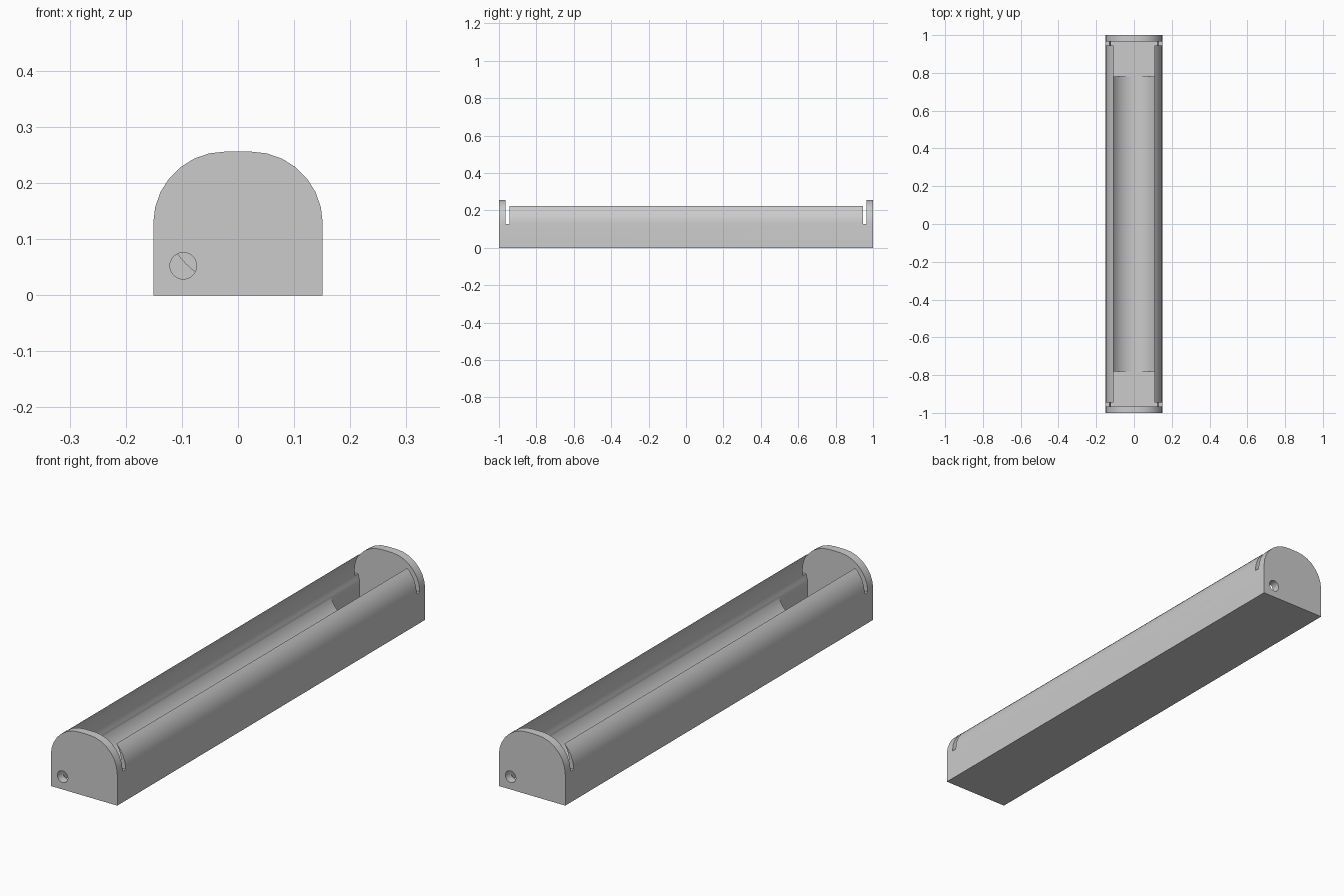
import bpy, bmesh, math

old = bpy.data.objects.get("Cube")
if old:
    bpy.data.objects.remove(old, do_unlink=True)

grey = bpy.data.materials.new("plain_grey")
grey.use_nodes = True
COLOUR = (0.6, 0.6, 0.6, 1)
grey.diffuse_color = COLOUR
grey.node_tree.nodes["Principled BSDF"].inputs["Base Color"].default_value = COLOUR


def prism(name, profile, y0, y1):
    """Extrude an (x, z) outline along y."""
    bm = bmesh.new()
    face = bm.faces.new([bm.verts.new((x, y0, z)) for x, z in profile])
    ext = bmesh.ops.extrude_face_region(bm, geom=[face])
    moved = [v for v in ext["geom"] if isinstance(v, bmesh.types.BMVert)]
    bmesh.ops.translate(bm, verts=moved, vec=(0, y1 - y0, 0))
    bmesh.ops.recalc_face_normals(bm, faces=bm.faces)
    mesh = bpy.data.meshes.new(name)
    bm.to_mesh(mesh)
    bm.free()
    mesh.materials.append(grey)
    obj = bpy.data.objects.new(name, mesh)
    bpy.context.collection.objects.link(obj)
    return obj


def arc(cx, cz, r, start, end, steps):
    angles = [math.radians(start + (end - start) * i / steps) for i in range(steps + 1)]
    return [(cx + r * math.cos(a), cz + r * math.sin(a)) for a in angles]


def circle(cx, cz, r, n):
    return arc(cx, cz, r, 0, 360, n)[:-1]


def box(x, z0, z1):
    return [(-x, z0), (x, z0), (x, z1), (-x, z1)]


def cut(target, cutter):
    cutter.hide_render = True
    mod = target.modifiers.new("cut", "BOOLEAN")
    mod.operation = "DIFFERENCE"
    mod.solver = "EXACT"
    mod.object = cutter
    bpy.context.view_layer.objects.active = target
    bpy.ops.object.modifier_apply(modifier=mod.name)
    bpy.data.objects.remove(cutter, do_unlink=True)


# Housing: flat base with rounded top corners
W, R = 0.151, 0.128
outline = [(-W, 0), (W, 0)]
outline += arc(W - R, R, R, 0, 90, 7) + arc(R - W, R, R, 90, 180, 7)
housing = prism("battery_tube_housing", outline, -1, 1)

# Round trough, open along the top
TROUGH_Z, TROUGH_R, END = 0.149, 0.131, 0.965
cut(housing, prism("trough_cutter", circle(0, TROUGH_Z, TROUGH_R, 64), -END, END))

# Both ends: square pocket, slot across the walls, and wire hole
for s in (-1, 1):
    floor = TROUGH_Z - TROUGH_R + 0.0005
    cut(housing, prism("pocket_cutter", box(0.122, floor, TROUGH_Z), s * 0.78, s * END))
    cut(housing, prism("slot_cutter", box(0.3, R, 0.4), s * 0.945, s * END))
    cut(housing, prism("wire_hole_cutter", circle(s * 0.0975, 0.0525, 0.0237, 32),
                       s * 0.9, s * 1.1))

# Smooth curved faces, crisp edges
bpy.ops.object.select_all(action="DESELECT")
housing.select_set(True)
bpy.context.view_layer.objects.active = housing
bpy.ops.object.shade_smooth_by_angle(angle=math.radians(30))
